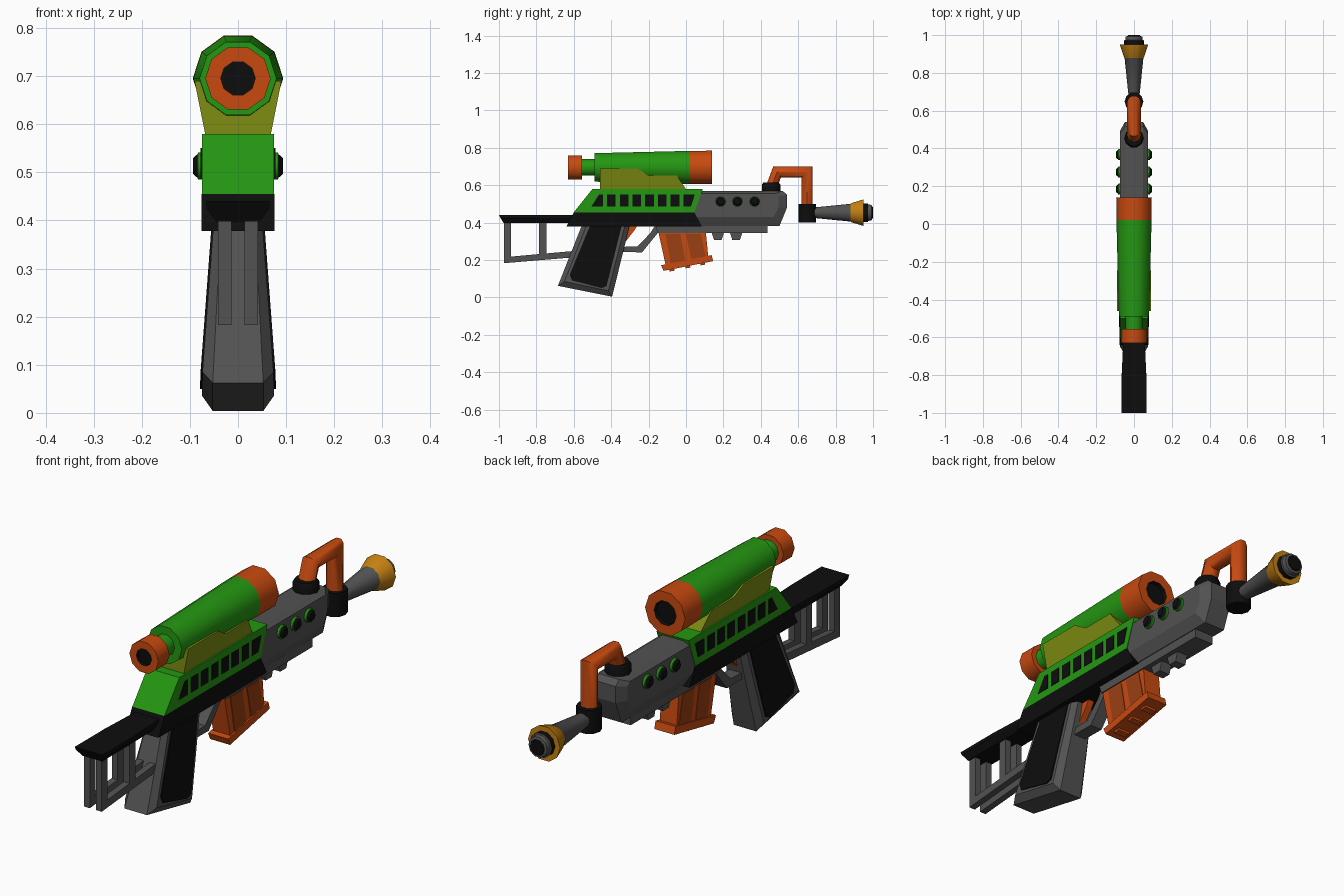
import bpy, bmesh, math
from mathutils import Vector

if "Cube" in bpy.data.objects:
    bpy.data.objects.remove(bpy.data.objects["Cube"])


def material(name, r, g, b):
    m = bpy.data.materials.new(name)
    m.diffuse_color = (r, g, b, 1)
    m.use_nodes = True
    m.node_tree.nodes["Principled BSDF"].inputs["Base Color"].default_value = m.diffuse_color
    return m


GREEN = material("green", 0.018, 0.31, 0.006)
ORANGE = material("orange", 0.58, 0.068, 0.005)
DARK_ORANGE = material("dark orange", 0.33, 0.05, 0.006)
GREY = material("grey", 0.085, 0.085, 0.085)
BLACK = material("black", 0.004, 0.004, 0.004)
YELLOW = material("amber", 0.56, 0.22, 0.006)
OLIVE = material("olive", 0.21, 0.27, 0.006)


def loft(name, rings, mats, smooth=False):
    """Skin closed rings; mats = one material, or start cap + each band + end cap."""
    if not isinstance(mats, list):
        mats = [mats] * (len(rings) + 1)
    slots = list(dict.fromkeys(mats))
    bm = bmesh.new()
    vs = [[bm.verts.new(p) for p in ring] for ring in rings]
    n = len(rings[0])
    bm.faces.new(vs[0]).material_index = slots.index(mats[0])
    bm.faces.new(vs[-1]).material_index = slots.index(mats[-1])
    for k in range(len(vs) - 1):
        for i in range(n):
            j = (i + 1) % n
            f = bm.faces.new((vs[k][i], vs[k][j], vs[k + 1][j], vs[k + 1][i]))
            f.material_index = slots.index(mats[k + 1])
    bmesh.ops.recalc_face_normals(bm, faces=bm.faces[:])
    me = bpy.data.meshes.new(name)
    bm.to_mesh(me)
    bm.free()
    for m in slots:
        me.materials.append(m)
    ob = bpy.data.objects.new(name, me)
    bpy.context.collection.objects.link(ob)
    if smooth:
        bpy.ops.object.select_all(action='DESELECT')
        ob.select_set(True)
        bpy.context.view_layer.objects.active = ob
        bpy.ops.object.shade_smooth_by_angle(angle=math.radians(40))
    return ob


def slab(name, pts, w, mat, inner=None, core=0.7, x=0.0):
    """Side profile (y, z) spread across x; inner gives a chamfered outer profile."""
    width = w if callable(w) else (lambda z: w)
    layers = [(-1, pts), (1, pts)]
    if inner:
        layers = [(-1, inner), (-core, pts), (core, pts), (1, inner)]
    rings = [[(x + s * width(z), y, z) for y, z in p] for s, p in layers]
    return loft(name, rings, mat)


def lathe(name, prof, mats, axis, centre, sides=10, smooth=True):
    """Turn (position, radius) pairs around the x, y or z axis."""
    rings = []
    for t, r in prof:
        ring = []
        for i in range(sides):
            a = 2 * math.pi * i / sides
            c, s = r * math.cos(a), r * math.sin(a)
            off = {'x': (t, c, s), 'y': (c, t, s), 'z': (c, s, t)}[axis]
            ring.append(Vector(centre) + Vector(off))
        rings.append(ring)
    return loft(name, rings, mats, smooth)


# Receiver: green upper with black vents, black lower
slab("receiver_upper", [(-.6, .455), (-.5, .58), (.09, .58), (.045, .455)], .075, GREEN)
slab("receiver_lower", [(-.64, .378), (-.6, .455), (.045, .455), (.085, .378)], .0755, BLACK)
for side in (-1, 1):
    for i in range(8):
        a = -.49 + .068 * i
        b = a + .046
        lo_a, hi_a, lo_b, hi_b = a, a, b, b
        if i == 0:
            lo_a, hi_a = a - .015, a + .025
        if i == 7:
            lo_b, hi_b = b - .005, b + .015
        slab("receiver_vent", [(lo_a, .487), (hi_a, .55), (hi_b, .55), (lo_b, .487)],
             .002, BLACK, x=side * .0755)

# Stock rail with bevelled underside
loft("stock_rail", [
    [(-.065, a, .44), (.065, a, .44), (.065, a + .008, .425), (.046, b, .398),
     (-.046, b, .398), (-.065, a + .008, .425)] for a, b in ((-1, -.975), (-.8, -.8))] + [
    [(-.056, -.6, .44), (.056, -.6, .44), (.056, -.6, .425), (.042, -.6, .398),
     (-.042, -.6, .398), (-.056, -.6, .425)]], BLACK)

# Twin stock frames
for x in (-.028, .028):
    slab("stock_rear_post", [(-.972, .185), (-.972, .4), (-.935, .4), (-.935, .19)], .014, GREY, x=x)
    slab("stock_mid_post", [(-.785, .21), (-.785, .4), (-.747, .4), (-.747, .21)], .014, GREY, x=x)
    slab("stock_lower_bar", [(-.972, .183), (-.972, .215), (-.58, .25), (-.58, .216)], .014, GREY, x=x)


# Grip, widening downwards, with black side panels
def grip_width(z):
    return .075 - max(0, z - .07) * .075


slab("grip", [(-.555, .39), (-.685, .062), (-.395, .004), (-.3, .39)], grip_width, GREY,
     inner=[(-.53, .39), (-.65, .085), (-.415, .036), (-.325, .39)])
panel = [(-.515, .379), (-.622, .12), (-.608, .09), (-.45, .05), (-.425, .06), (-.345, .379)]
for side in (-1, 1):
    loft("grip_panel", [[(side * (grip_width(z) + d), y, z) for y, z in panel]
                        for d in (-.003, .004)], BLACK)

# Trigger and guard
slab("trigger", [(-.335, .385), (-.26, .385), (-.275, .36), (-.325, .295), (-.34, .30)], .014, ORANGE)
slab("trigger_guard", [(-.37, .243), (-.37, .27), (-.26, .272), (-.19, .345), (-.165, .385),
                       (-.1, .385), (-.15, .345), (-.235, .241)], .028, GREY)

# Fore end with chamfers, lower rail and its lugs
slab("fore_end", [(.02, .57), (.515, .57), (.54, .55), (.54, .48), (.5, .382), (.02, .382)],
     .073, GREY, inner=[(.02, .555), (.48, .555), (.495, .54), (.495, .48), (.468, .43), (.02, .43)],
     core=.66)
slab("lower_rail", [(-.165, .39), (-.15, .345), (.435, .345), (.435, .39)], .045, GREY)
for y in (.17, .268):
    slab("rail_lug", [(y - .034, .35), (y - .02, .306), (y + .02, .306), (y + .034, .35)], .025, GREY)

# Side knobs
for side in (-1, 1):
    for y in (.185, .275, .367):
        lathe("side_knob", [(side * .065, .029), (side * .083, .029), (side * .084, .026),
                            (side * .094, .017)],
              [GREEN, GREEN, GREEN, BLACK, BLACK], 'x', (0, y, .513))

# Magazine with ribbed panels, base and feet
slab("magazine", [(-.15, .36), (-.105, .155), (.12, .205), (.105, .36)], .04, ORANGE)
for side in (-1, 1):
    for y in (-.075, .035):
        slab("magazine_panel", [(y - .035, .338), (y + .045, .338),
                                (y + .072, .205 + .2 * y), (y - .005, .188 + .2 * y)],
             .002, DARK_ORANGE, x=side * .0405)
slab("magazine_base", [(-.133, .172), (-.12, .142), (.145, .194), (.137, .226)], .047, ORANGE)
for y in (-.075, .01, .09):
    z = .142 + (y + .12) * .196
    slab("magazine_foot", [(y - .015, z + .01), (y - .012, z - .012),
                           (y + .013, z - .008), (y + .012, z + .016)], .028, ORANGE)

# Sight mount flaring upwards
slab("sight_mount", [(-.46, .578), (-.46, .69), (-.26, .69), (-.2, .653), (-.05, .653), (0, .578)],
     lambda z: .068 + (z - .578) * .2, OLIVE)

# Sight tube with recessed lenses
lathe("sight", [(-.615, .036), (-.63, .036), (-.63, .068), (-.555, .068), (-.555, .046),
                (-.49, .046), (-.49, .08), (.02, .093), (.14, .094), (.14, .052), (.122, .05)],
      [BLACK, BLACK, ORANGE, ORANGE, ORANGE, GREEN, GREEN, GREEN, ORANGE, ORANGE, BLACK, BLACK],
      'y', (0, 0, .695))

# Bent pipe with mitred corners and black collars
path = [Vector(p) for p in ((.453, .58), (.487, .671), (.648, .671), (.648, .47))]
rings = []
for i, p in enumerate(path):
    d0 = (p - path[i - 1]).normalized() if i else (path[1] - p).normalized()
    d1 = (path[i + 1] - p).normalized() if i < len(path) - 1 else d0
    t = (d0 + d1).normalized()
    n = Vector((-t.y, t.x)) / t.dot(d0)
    ring = []
    for k in range(10):
        a = 2 * math.pi * k / 10
        q = p + n * (.031 * math.sin(a))
        ring.append((.036 * math.cos(a), q.x, q.y))
    rings.append(ring)
loft("bent_pipe", rings, ORANGE, True)
lathe("pipe_collar", [(.56, .052), (.603, .052), (.614, .044)], BLACK, 'z', (0, .455, 0))
lathe("pipe_joint", [(.4, .05), (.5, .05)], BLACK, 'z', (0, .648, 0))

# Flared nozzle with amber bell and stepped tip
lathe("nozzle", [(.66, .027), (.88, .05), (.885, .054), (.95, .075), (.95, .052), (.972, .052),
                 (.974, .046), (.992, .044), (.995, .034), (1.0, .031)],
      [GREY, GREY, YELLOW, YELLOW, YELLOW, BLACK, GREY, GREY, GREY, BLACK, BLACK],
      'y', (0, 0, .453))
